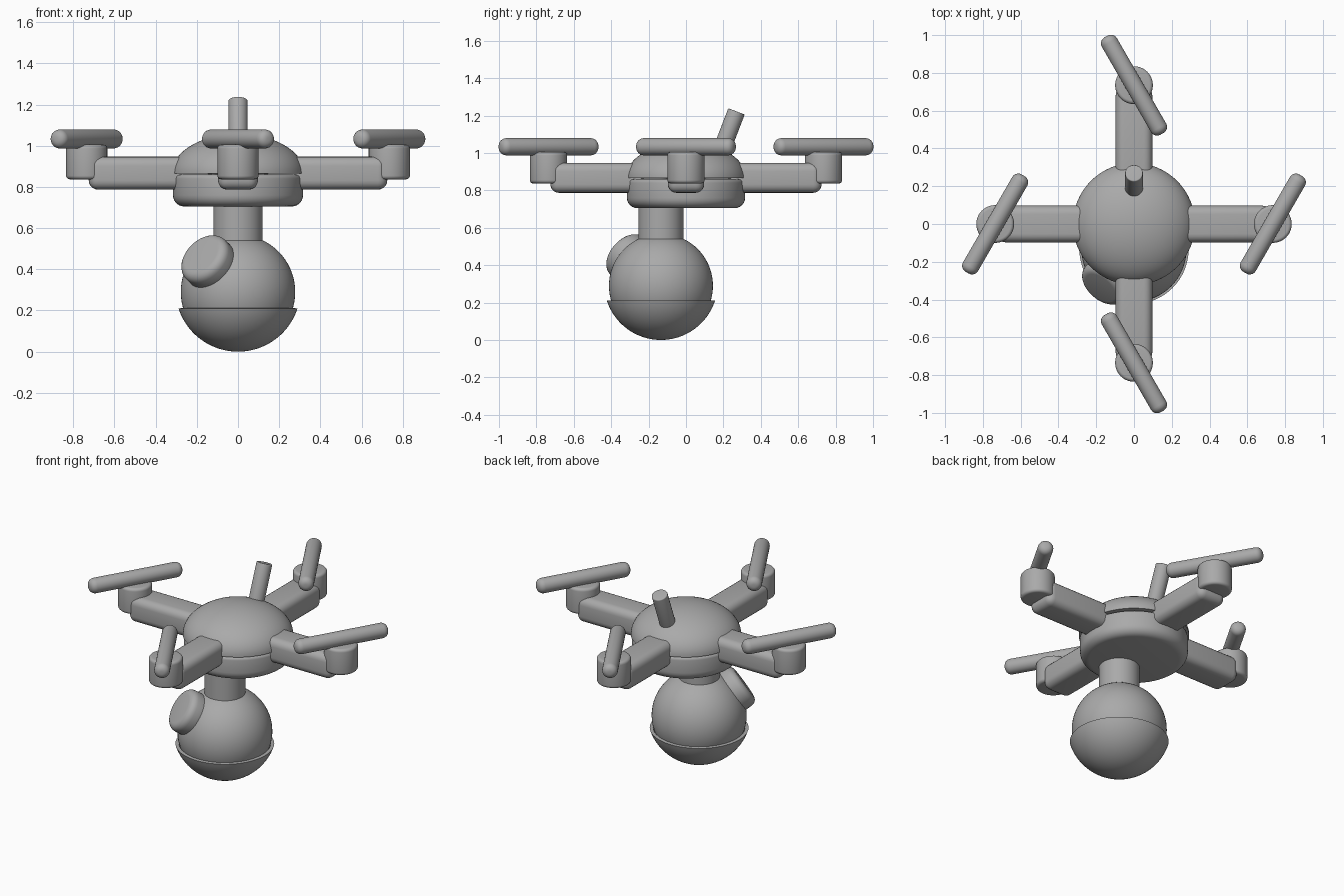
import bpy, math
from mathutils import Vector, Matrix

if "Cube" in bpy.data.objects:
    bpy.data.objects.remove(bpy.data.objects["Cube"])

grey = bpy.data.materials.new("plain_grey")
grey.diffuse_color = (0.4, 0.4, 0.4, 1)
grey.use_nodes = True
grey.node_tree.nodes["Principled BSDF"].inputs["Base Color"].default_value = grey.diffuse_color


def finish(obj, name, bevel=0, segments=5, smooth=35):
    obj.name = name
    obj.data.materials.append(grey)
    bpy.context.view_layer.objects.active = obj
    if bevel:
        mod = obj.modifiers.new("rounding", 'BEVEL')
        mod.width = bevel
        mod.segments = segments
        mod.limit_method = 'ANGLE'
        mod.angle_limit = math.radians(40)
        bpy.ops.object.modifier_apply(modifier=mod.name)
    bpy.ops.object.shade_smooth_by_angle(angle=math.radians(smooth))
    return obj


def rod(name, start, end, radius, bevel=0, sides=40):
    """Round bar between two points."""
    a, b = Vector(start), Vector(end)
    bpy.ops.mesh.primitive_cylinder_add(vertices=sides, radius=radius, depth=(b - a).length,
                                        location=(a + b) / 2,
                                        rotation=(b - a).to_track_quat('Z', 'Y').to_euler())
    return finish(bpy.context.object, name, bevel)


def lathe(name, profile, center=(0, 0), steps=64):
    """Spin an (r, z) profile about a vertical axis; r = 0 makes a pole."""
    verts, faces, rings = [], [], []
    for r, z in profile:
        n = 1 if r < 1e-5 else steps
        rings.append([len(verts) + i for i in range(n)])
        for i in range(n):
            t = 2 * math.pi * i / steps
            verts.append((center[0] + r * math.cos(t), center[1] + r * math.sin(t), z))
    for lo, hi in zip(rings, rings[1:]):
        for i in range(steps):
            j = (i + 1) % steps
            quad = [lo[i % len(lo)], lo[j % len(lo)], hi[j % len(hi)], hi[i % len(hi)]]
            faces.append(list(dict.fromkeys(quad)))
    mesh = bpy.data.meshes.new(name)
    mesh.from_pydata(verts, [], faces)
    obj = bpy.data.objects.new(name, mesh)
    bpy.context.collection.objects.link(obj)
    bpy.ops.object.select_all(action='DESELECT')
    obj.select_set(True)
    return finish(obj, name)


def arc(r, h, cz, start, end, n=16, cr=0):
    """Elliptical arc of (r, z) points, angles in degrees from horizontal."""
    pts = []
    for i in range(n + 1):
        t = math.radians(start + (end - start) * i / n)
        pts.append((max(0, cr + r * math.cos(t)), cz + h * math.sin(t)))
    return pts


# Body: flat lower tub and domed lid
lathe("lower_body", [(0, 0.705)] + arc(0.055, 0.055, 0.76, -90, 0, 6, 0.261)
      + arc(0.02, 0.02, 0.84, 0, 90, 4, 0.296) + [(0, 0.86)])
lathe("dome_lid", [(0, 0.863)] + arc(0.323, 0.192, 0.865, 0, 90, 20))

# Leaning antenna on the back of the dome
rod("antenna", (0, 0.165, 0.95), (0, 0.27, 1.222), 0.047, 0.006)

# Four arms, each with a motor and a slanted propeller bar
for side, (dx, dy) in {"right": (1, 0), "back": (0, 1), "left": (-1, 0), "front": (0, -1)}.items():
    bpy.ops.mesh.primitive_cube_add(size=1)
    arm = bpy.context.object
    arm.data.transform(Matrix.Translation((0.4125, 0, 0.867)) @ Matrix.Diagonal((0.625, 0.194, 0.16, 1)))
    arm.data.transform(Matrix.Rotation(math.atan2(dy, dx), 4, 'Z'))
    finish(arm, side + "_arm", 0.045)
    hub = Vector((dx, dy, 0)) * 0.735
    rod(side + "_motor", hub + Vector((0, 0, 0.837)), hub + Vector((0, 0, 1.005)), 0.1, 0.018)
    half = Vector((0.15 if dx else -0.15, 0.26, 0)) * 0.99
    mid = hub + Vector((0, 0, 1.033))
    rod(side + "_propeller", mid - half, mid + half, 0.046, 0.036, 32)

# Hanging camera: neck, ball and lower bowl
CY = -0.134
rod("camera_neck", (0, CY, 0.5), (0, CY, 0.73), 0.12)
lathe("camera_ball", arc(0.278, 0.278, 0.29, -90, 90, 36), (0, CY))
lathe("camera_bowl", arc(0.304, 0.304, 0.304, -90, -18, 20)
      + arc(0.284, 0.284, 0.304, -19, -90, 20), (0, CY))

# Lens facing forward, up and to one side
aim = Vector((-0.55, -0.63, 0.55)).normalized()
ball = Vector((0, CY, 0.29))
rod("camera_lens", ball + aim * 0.2, ball + aim * 0.325, 0.134, 0.04, 48)
